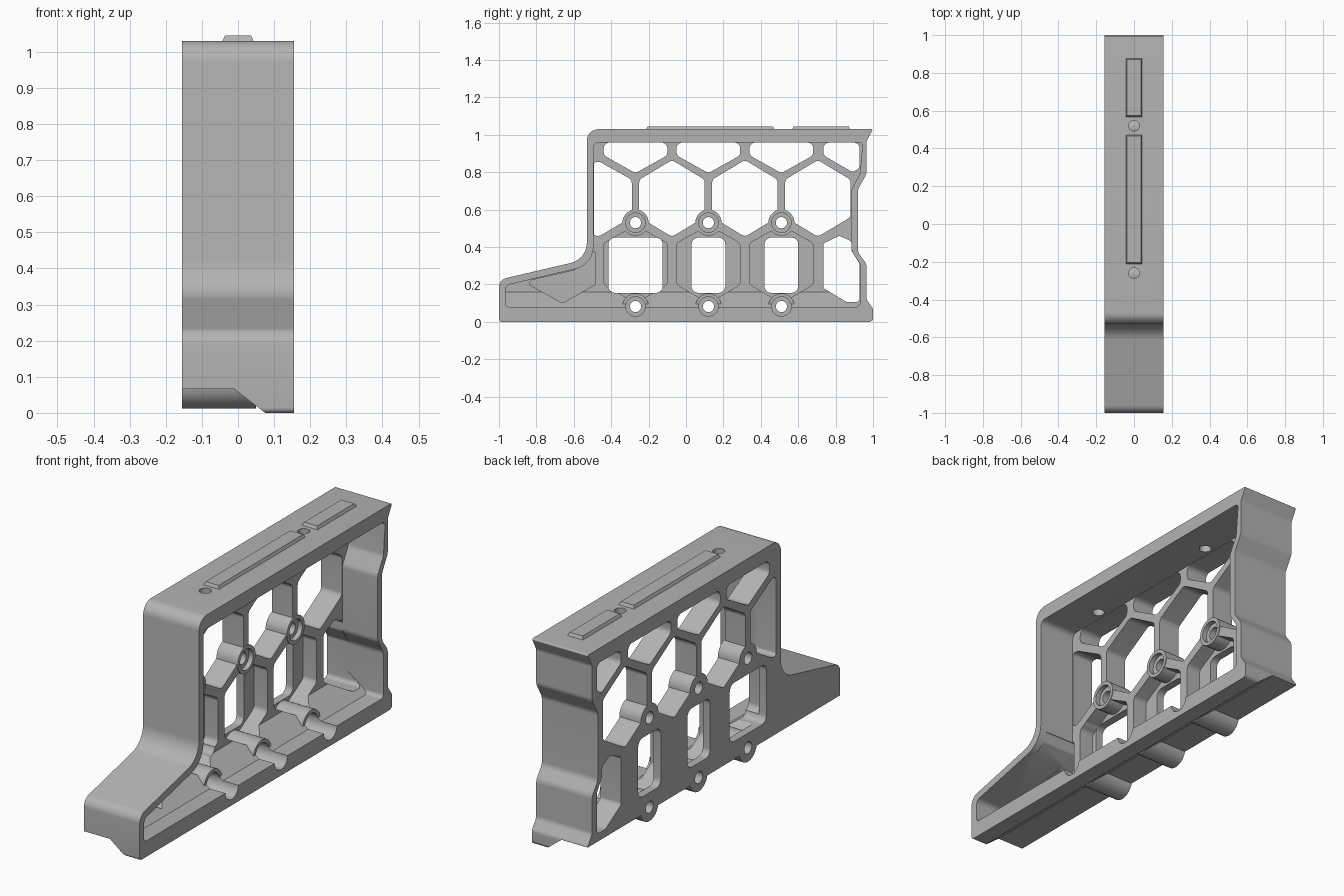
import bpy, bmesh, math
from mathutils import Vector

if "Cube" in bpy.data.objects:
    bpy.data.objects.remove(bpy.data.objects["Cube"])

grey = bpy.data.materials.new("plain grey")
grey.use_nodes = True
grey.diffuse_color = (0.45, 0.45, 0.45, 1)
grey.node_tree.nodes["Principled BSDF"].inputs["Base Color"].default_value = (0.45, 0.45, 0.45, 1)

HALF = 0.155      # half the width across x
FACE = -0.04      # inner face of the honeycomb web
FLOOR = -0.115    # floor of the blind pockets
PITCH = 0.39      # honeycomb spacing along y
COLUMNS = [-0.27, 0.12, 0.51]


def rounded(points, radius, steps=6):
    """Round every corner; a point may carry its own radius as third value."""
    out, n = [], len(points)
    for i, p in enumerate(points):
        r = p[2] if len(p) > 2 else radius
        c = Vector(p[:2])
        a = Vector(points[i - 1][:2]) - c
        b = Vector(points[(i + 1) % n][:2]) - c
        half = a.angle(b) / 2
        reach = min(r / math.tan(half), 0.48 * min(a.length, b.length))
        if reach < 1e-4 or half > 1.55:
            out.append(c)
            continue
        r = reach * math.tan(half)
        a, b = a.normalized(), b.normalized()
        mid = c + (a + b).normalized() * (r / math.sin(half))
        u, v = c + a * reach - mid, c + b * reach - mid
        for k in range(steps + 1):
            d = u.lerp(v, k / steps).normalized() * r
            out.append(mid + d)
    return out


def prism(name, points, lo, hi, place=lambda p, t: (t, p[0], p[1])):
    """Extrude a profile from lo to hi; by default a y-z profile along x."""
    bm = bmesh.new()
    rings = [[bm.verts.new(place(p, t)) for p in points] for t in (lo, hi)]
    bm.faces.new(rings[0])
    bm.faces.new(rings[1][::-1])
    for i in range(len(points)):
        j = (i + 1) % len(points)
        bm.faces.new((rings[0][i], rings[1][i], rings[1][j], rings[0][j]))
    bmesh.ops.recalc_face_normals(bm, faces=bm.faces)
    mesh = bpy.data.meshes.new(name)
    bm.to_mesh(mesh)
    bm.free()
    obj = bpy.data.objects.new(name, mesh)
    bpy.context.collection.objects.link(obj)
    mesh.materials.append(grey)
    return obj


def along_y(p, t):
    return (p[0], t, p[1])


def along_z(p, t):
    return (p[0], p[1], t)


def circle(a, b, r, n=32):
    return [Vector((a + r * math.cos(math.tau * k / n), b + r * math.sin(math.tau * k / n)))
            for k in range(n)]


def combine(target, tool, operation="DIFFERENCE"):
    mod = target.modifiers.new("cut", "BOOLEAN")
    mod.object, mod.operation, mod.solver = tool, operation, "EXACT"
    bpy.context.view_layer.objects.active = target
    bpy.ops.object.modifier_apply(modifier=mod.name)
    bpy.data.objects.remove(tool)


def cut(points, lo, hi, radius=0.03):
    combine(frame, prism("cutter", rounded(points, radius), lo, hi))


def smooth(obj):
    bpy.ops.object.select_all(action="DESELECT")
    obj.select_set(True)
    bpy.context.view_layer.objects.active = obj
    bpy.ops.object.shade_smooth_by_angle(angle=math.radians(30))


# Outer shell
outline = [(-1, 0, 0.015), (-1, 0.225, 0.05), (-0.53, 0.335, 0.11), (-0.53, 1.03, 0.06),
           (1, 1.03, 0.006), (0.965, 0.965, 0.04), (0.965, 0.79, 0.05), (0.92, 0.71, 0.05),
           (0.92, 0.37, 0.05), (0.965, 0.31, 0.05), (0.965, 0.12, 0.04), (1, 0.07, 0.03),
           (1, 0, 0.02)]
frame = prism("support_frame", rounded(outline, 0.03), -HALF, HALF)

# Open side cavity
cavity = [(-0.965, 0.08, 0.02), (-0.965, 0.195, 0.03), (-0.495, 0.305, 0.12), (-0.495, 0.96),
          (0.945, 0.96, 0.02), (0.93, 0.79, 0.05), (0.885, 0.71, 0.05), (0.885, 0.38, 0.05),
          (0.93, 0.31, 0.05), (0.93, 0.08, 0.02)]
cut(cavity, FACE, 0.3)

# Inner floor ramp and matching undercut
ramp = prism("ramp", [(-0.06, 0.06), (0.085, 0.06), (0.07, 0.08), (FACE, 0.16), (-0.06, 0.16)],
             -0.98, 0.95, along_y)
combine(frame, ramp, "UNION")
undercut = prism("undercut", [(-0.3, -0.1), (0.075, -0.1), (0.075, 0), (-0.01, 0.066), (-0.3, 0.066)],
                 -1.2, 1.2, along_y)
combine(frame, undercut)

# Upper honeycomb: full cells, then half cells under the top wall
for c in [-0.075, -0.075 + PITCH, -0.075 + 2 * PITCH]:
    cut([(c - 0.175, 0.56), (c, 0.455), (c + 0.175, 0.56), (c + 0.175, 0.76),
         (c, 0.865), (c - 0.175, 0.76)], -0.3, 0.12)
cut([(-0.493, 0.46), (-0.46, 0.46), (-0.29, 0.56), (-0.29, 0.76), (-0.46, 0.855),
     (-0.493, 0.855)], -0.3, 0.12)
for c in COLUMNS:
    cut([(c - 0.17, 0.958), (c - 0.17, 0.89), (c, 0.795), (c + 0.17, 0.89), (c + 0.17, 0.958)],
        -0.3, 0.12)
cut([(0.735, 0.958), (0.735, 0.89), (0.89, 0.8), (0.928, 0.82), (0.928, 0.958)], -0.3, 0.12)

# Lower honeycomb: blind pockets with windows
for c, w in zip(COLUMNS, (0.145, 0.09, 0.09)):
    cut([(c - 0.17, 0.2), (c, 0.1), (c + 0.17, 0.2), (c + 0.17, 0.42),
         (c, 0.515), (c - 0.17, 0.42)], FLOOR, 0.12)
    cut([(c - w, 0.155), (c + w, 0.155), (c + w, 0.45), (c - w, 0.45)], -0.3, 0.12, 0.035)

# Nose pocket and rear window
cut([(-0.84, 0.2), (-0.66, 0.1), (-0.485, 0.2), (-0.485, 0.41), (-0.52, 0.33),
     (-0.6, 0.275), (-0.83, 0.222)], FLOOR, 0.12, 0.015)
cut([(0.735, 0.18), (0.86, 0.105), (0.928, 0.105), (0.928, 0.31), (0.885, 0.38), (0.885, 0.43),
     (0.82, 0.46), (0.735, 0.42)], -0.3, 0.12, 0.02)

# Bolt bosses, access notches and holes
for c in COLUMNS:
    combine(frame, prism("boss", circle(c, 0.53, 0.07), -HALF, FACE + 0.004), "UNION")
    combine(frame, prism("boss", circle(c, 0.082, 0.07), -HALF, 0.05), "UNION")
    for z, seat in ((0.53, FACE - 0.02), (0.082, -0.06)):
        combine(frame, prism("seat", circle(c, z, 0.052), seat, 0.3))
        combine(frame, prism("hole", circle(c, z, 0.03), -0.3, 0.3))

# Holes through the top wall
for y in (-0.26, 0.52):
    combine(frame, prism("hole", circle(0, y, 0.028), 0.9, 1.2, along_z))
smooth(frame)

# Raised top pads with chamfered edges
for name, y0, y1 in (("long_top_pad", -0.215, 0.475), ("short_top_pad", 0.565, 0.88)):
    pad = prism(name, [(-0.045, y0), (0.045, y0), (0.045, y1), (-0.045, y1)], 1.025, 1.045, along_z)
    for v in pad.data.vertices:
        if v.co.z > 1.04:
            v.co.x *= 0.8
            v.co.y += 0.01 if abs(v.co.y - y0) < 0.001 else -0.01
